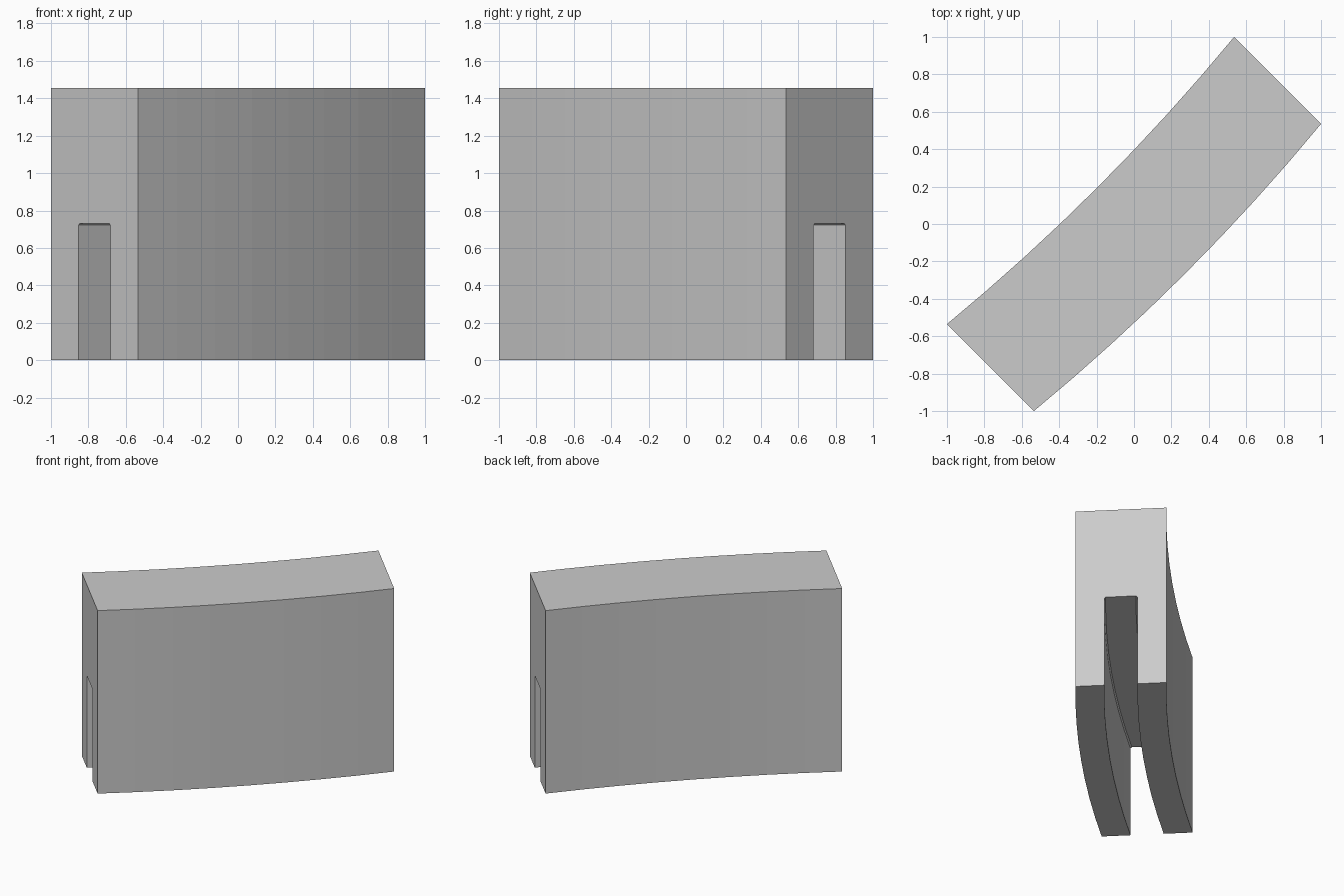
import bpy, bmesh, math
from mathutils import Vector

if "Cube" in bpy.data.objects:
    bpy.data.objects.remove(bpy.data.objects["Cube"])

HEIGHT = 1.455
HALF_WIDTH = 0.465 / math.sqrt(2)
HALF_LENGTH = 1.535 / math.sqrt(2)
SAG = 0.052
SLOT_HALF = 0.085 * math.sqrt(2)
SLOT_TOP = 0.732
CHAMFER = 0.01
SEGMENTS = 8

# Plain grey stone
grey = bpy.data.materials.new("grey")
grey.use_nodes = True
colour = (0.6, 0.6, 0.6, 1)
grey.diffuse_color = colour
grey.node_tree.nodes["Principled BSDF"].inputs["Base Color"].default_value = colour

# Half of the arch-shaped cross-section, mirrored to the other side
half = [(HALF_WIDTH, HEIGHT), (HALF_WIDTH, 0), (SLOT_HALF, 0),
        (SLOT_HALF, SLOT_TOP - CHAMFER), (SLOT_HALF - CHAMFER, SLOT_TOP)]
profile = half + [(-u, z) for u, z in reversed(half)]

# Shallow arc path running diagonally, bulging to the front left
along = Vector((1, 1, 0)).normalized()
across = Vector((1, -1, 0)).normalized()
radius = (HALF_LENGTH ** 2 + SAG ** 2) / (2 * SAG)
sweep = math.asin(HALF_LENGTH / radius)


def path_point(i):
    a = sweep * (2 * i / SEGMENTS - 1)
    bulge = radius * (math.cos(a) - math.cos(sweep))
    return along * (radius * math.sin(a)) + across * bulge


# Sweep the cross-section along the path, keeping both ends parallel
bm = bmesh.new()
rings = []
for i in range(SEGMENTS + 1):
    p = path_point(i)
    rings.append([bm.verts.new(p + across * u + Vector((0, 0, z))) for u, z in profile])
n = len(profile)
for a, b in zip(rings, rings[1:]):
    for j in range(n):
        k = (j + 1) % n
        bm.faces.new((a[j], a[k], b[k], b[j]))
bm.faces.new(rings[0])
bm.faces.new(rings[-1])
bmesh.ops.recalc_face_normals(bm, faces=bm.faces)

mesh = bpy.data.meshes.new("curved_wall_block")
bm.to_mesh(mesh)
bm.free()
mesh.materials.append(grey)
block = bpy.data.objects.new("curved_wall_block", mesh)
bpy.context.collection.objects.link(block)
